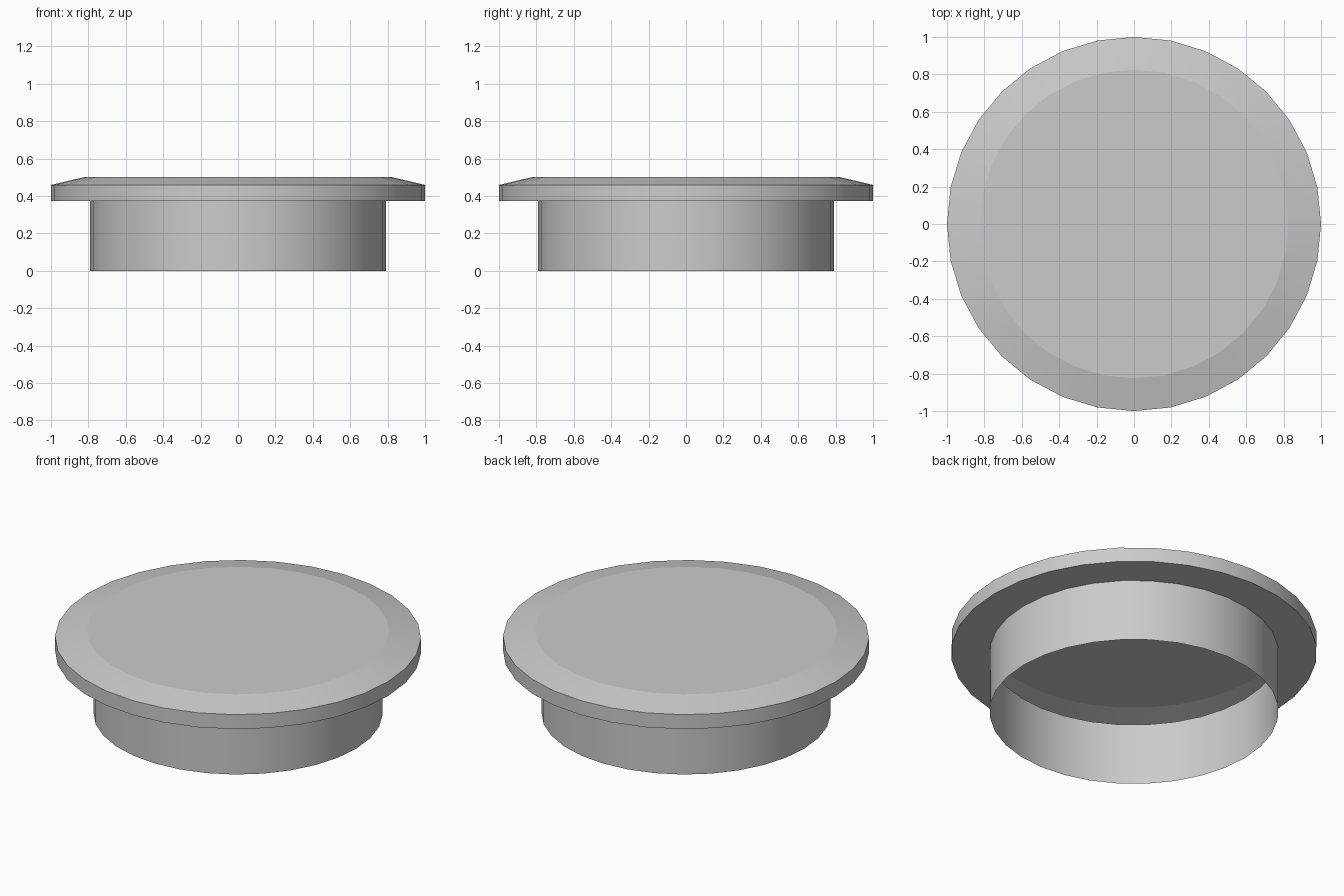
import bpy, bmesh
from math import cos, sin, tau

if "Cube" in bpy.data.objects:
    bpy.data.objects.remove(bpy.data.objects["Cube"])

SIDES = 32
# Thin-shell profile (radius, height): skirt, flange underside, rim, bevelled top
PROFILE = [(0.79, 0.0), (0.79, 0.372), (1.0, 0.372), (1.0, 0.459), (0.825, 0.5)]

bm = bmesh.new()
rings = [[bm.verts.new((r * cos(tau * i / SIDES), r * sin(tau * i / SIDES), z))
          for i in range(SIDES)] for r, z in PROFILE]

# Skin between neighbouring rings
for low, high in zip(rings, rings[1:]):
    for i in range(SIDES):
        j = (i + 1) % SIDES
        bm.faces.new((low[i], low[j], high[j], high[i])).smooth = True

# Flat top disc; the underside stays open
bm.faces.new(rings[-1])

# Keep every ring crisp, smooth around the circumference
for ring in rings:
    for i in range(SIDES):
        bm.edges.get((ring[i], ring[(i + 1) % SIDES])).smooth = False

mesh = bpy.data.meshes.new("flanged_cap")
bm.to_mesh(mesh)
bm.free()
cap = bpy.data.objects.new("flanged_cap", mesh)
bpy.context.collection.objects.link(cap)
